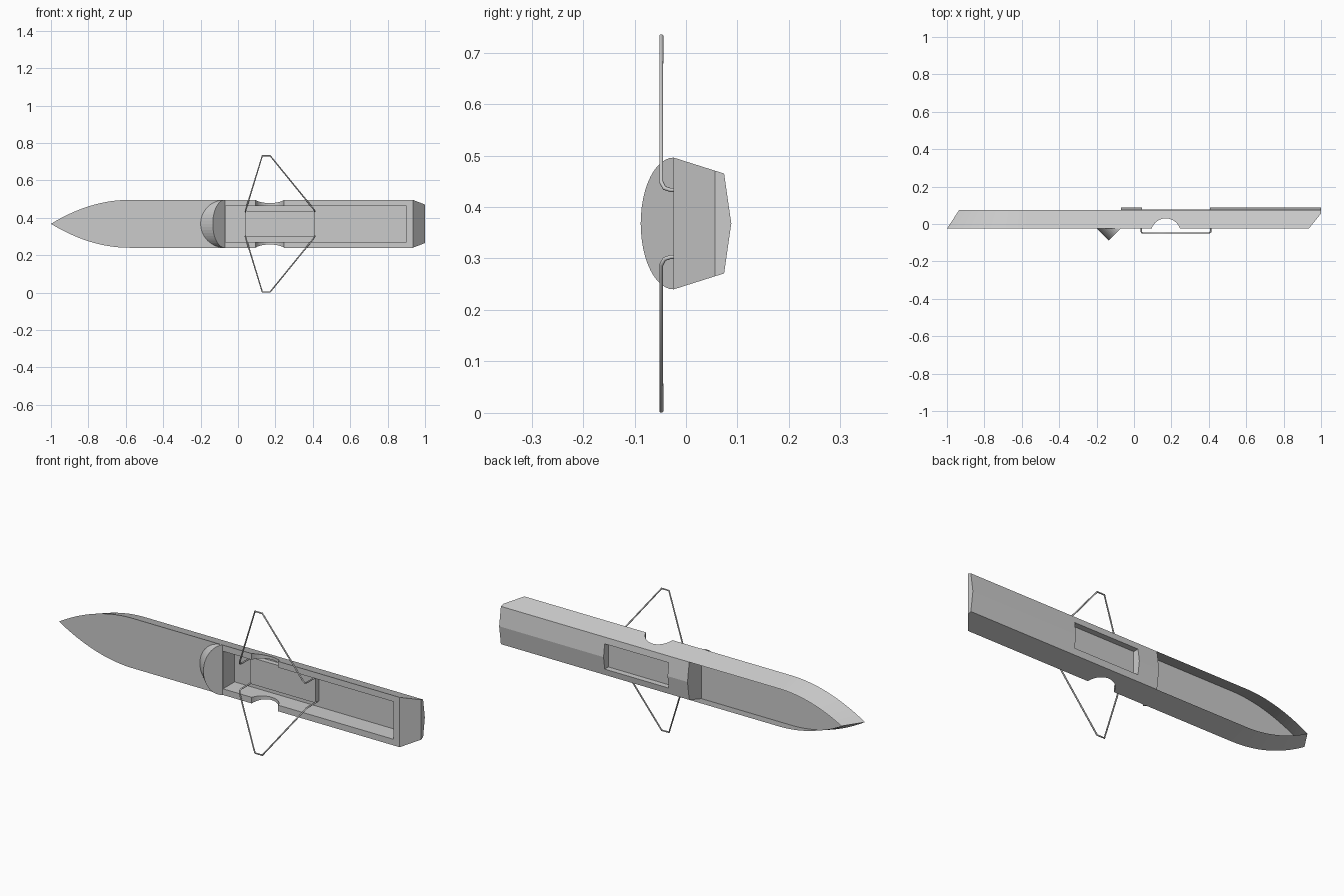
import bpy, bmesh, math

if "Cube" in bpy.data.objects:
    bpy.data.objects.remove(bpy.data.objects["Cube"])

ZC = 0.368          # centre line height
DECK = -0.024       # deck plane (y)
W, CH = 0.128, 0.097  # half widths at deck and at chine
XB = -0.07          # bulkhead between bow and cockpit


def mesh_object(name, verts, faces):
    bm = bmesh.new()
    vs = [bm.verts.new(v) for v in verts]
    for f in faces:
        bm.faces.new([vs[i] for i in f])
    bmesh.ops.remove_doubles(bm, verts=bm.verts, dist=1e-5)
    bmesh.ops.recalc_face_normals(bm, faces=bm.faces)
    me = bpy.data.meshes.new(name)
    bm.to_mesh(me)
    bm.free()
    ob = bpy.data.objects.new(name, me)
    bpy.context.collection.objects.link(ob)
    return ob


def box(name, x0, x1, y0, y1, hz):
    v = [(x, y, ZC + z) for x in (x0, x1) for y in (y0, y1) for z in (-hz, hz)]
    f = [(0, 1, 3, 2), (4, 5, 7, 6), (0, 1, 5, 4), (2, 3, 7, 6), (0, 2, 6, 4), (1, 3, 7, 5)]
    return mesh_object(name, v, f)


def boolean(ob, tool, op):
    m = ob.modifiers.new(op.lower(), 'BOOLEAN')
    m.operation, m.object, m.solver = op, tool, 'EXACT'
    tool.hide_render = True
    tool.hide_set(True)


# Rear hull: V-bottomed section with a raked transom that turns upright
kink = W + (CH - W) * (0.056 - DECK) / (0.074 - DECK)
section = [(DECK, W, 0.935), (0.056, kink, 1), (0.074, CH, 1), (0.088, 0, 1),
           (0.074, -CH, 1), (0.056, -kink, 1), (DECK, -W, 0.935)]
verts = [(XB, y, ZC + z) for y, z, _ in section] + [(x, y, ZC + z) for y, z, x in section]
faces = [(i, i + 1, i + 8, i + 7) for i in range(6)]
faces += [tuple(range(7)), (0, 6, 13, 7), (7, 8, 12, 13), (8, 9, 10, 11, 12)]
hull = mesh_object("rear_hull", verts, faces)

# Cockpit well, raised seat that is hollow from behind, and oar cutouts
boolean(hull, box("cockpit_cutter", XB + 0.002, 0.90, -0.2, 0.070, 0.0965), 'DIFFERENCE')
boolean(hull, box("seat_block", 0.04, 0.41, 0.045, 0.078, 0.068), 'UNION')
boolean(hull, box("seat_hollow_cutter", 0.043, 0.407, 0.049, 0.2, 0.065), 'DIFFERENCE')
bpy.ops.mesh.primitive_cylinder_add(vertices=48, radius=0.08, depth=0.6, location=(0.17, -0.05, ZC))
notch = bpy.context.object
notch.name = "gunwale_notch_cutter"
boolean(hull, notch, 'DIFFERENCE')

# Bow: deck and thin side walls, open at the back
N = 20
stations = [(XB, 1.0)] + [(-0.58 - 0.42 * i / N, 1 - (i / N) ** 2) for i in range(N + 1)]
outline = [(x, w) for x, w in stations] + [(x, -w) for x, w in reversed(stations[:-1])]
top = [(x, DECK, ZC + W * w) for x, w in outline]
bot = [(x if x > -0.58 else -0.58 + (x + 0.58) * 0.355 / 0.42, 0.074, ZC + CH * w) for x, w in outline]
n = len(outline)
mesh_object("bow_shell", top + bot,
            [tuple(range(n))] + [(i, i + 1, n + i + 1, n + i) for i in range(n - 1)])

# Splash guard: flat half ellipse leaning forward, with a curved front
M = 24
ang = [math.pi * i / M for i in range(M + 1)]
ridge = [(XB - 0.065 * math.sin(a), DECK - 0.064 * math.sin(a), ZC + W * math.cos(a)) for a in ang]
base = [(XB - 0.13 * math.sin(a), DECK, ZC + W * math.cos(a)) for a in ang]
k = M + 1
gf = [tuple(range(k))]
gf += [(0, 1, k + 1)] + [(i, i + 1, k + i + 1, k + i) for i in range(1, M - 1)] + [(M - 1, M, k + M - 1)]
mesh_object("splash_guard", ridge + base, gf)

# Wire outriggers, one each side
path = [(0.04, 0.05, 0.065), (0.04, -0.03, 0.065), (0.04, -0.042, 0.069), (0.043, -0.048, 0.08),
        (0.13, -0.048, 0.364), (0.172, -0.048, 0.364), (0.403, -0.048, 0.08),
        (0.41, -0.042, 0.069), (0.41, -0.03, 0.065), (0.41, 0.05, 0.065)]
for side, name in ((1, "outrigger_upper"), (-1, "outrigger_lower")):
    cu = bpy.data.curves.new(name, 'CURVE')
    cu.dimensions = '3D'
    cu.bevel_depth = 0.004
    cu.bevel_resolution = 2
    cu.use_fill_caps = True
    sp = cu.splines.new('POLY')
    sp.points.add(len(path) - 1)
    for p, (x, y, z) in zip(sp.points, path):
        p.co = (x, y, ZC + side * z, 1)
    bpy.context.collection.objects.link(bpy.data.objects.new(name, cu))
